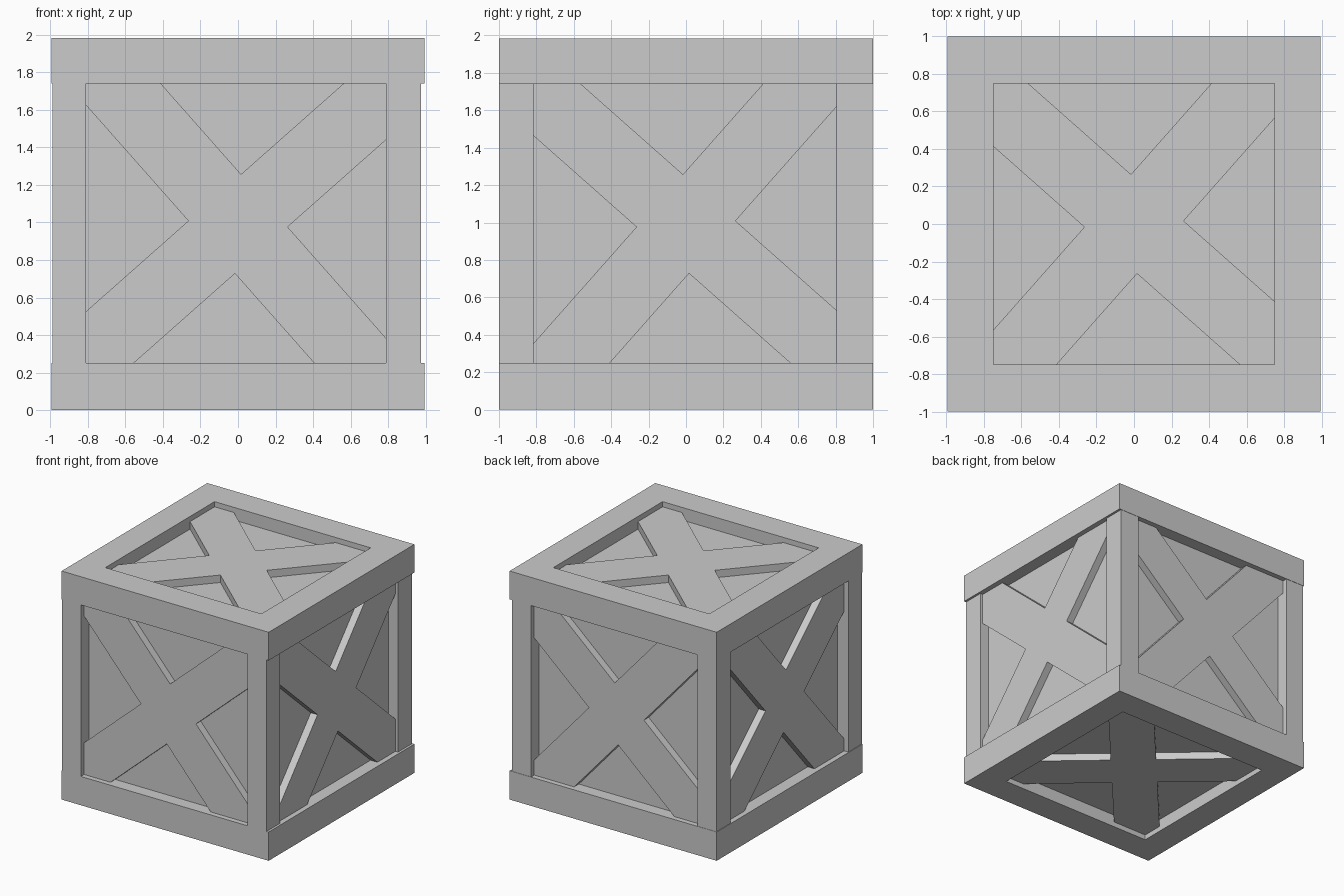
import bpy, bmesh
from math import radians
from mathutils import Matrix, Vector

if "Cube" in bpy.data.objects:
    bpy.data.objects.remove(bpy.data.objects["Cube"])

HX, HY, TOP = 0.995, 1.0, 1.985      # outer half sizes and height
MID = TOP / 2
RAIL = 0.25                          # frame board width
PANEL, PLANK = 0.11, 0.045           # recess of panels and of cross planks


def finish(name, bm):
    bmesh.ops.recalc_face_normals(bm, faces=bm.faces)
    mesh = bpy.data.meshes.new(name)
    bm.to_mesh(mesh)
    bm.free()
    ob = bpy.data.objects.new(name, mesh)
    bpy.context.collection.objects.link(ob)
    return ob


def box(name, lo, hi):
    lo, hi = Vector(lo), Vector(hi)
    bm = bmesh.new()
    bmesh.ops.create_cube(bm, size=1, matrix=Matrix.Translation((lo + hi) / 2)
                          @ Matrix.Diagonal((hi - lo).to_4d()))
    return finish(name, bm)


def ring(name, z0, z1, inner):
    """Square frame with a square opening."""
    bm = bmesh.new()
    loops = []
    for hx, hy, z in ((HX, HY, z0), (HX, HY, z1), (inner, inner, z1), (inner, inner, z0)):
        loops.append([bm.verts.new((sx * hx, sy * hy, z))
                      for sx, sy in ((-1, -1), (1, -1), (1, 1), (-1, 1))])
    for a, b in zip(loops, loops[1:] + loops[:1]):
        for i in range(4):
            j = (i + 1) % 4
            bm.faces.new((a[i], a[j], b[j], b[i]))
    return finish(name, bm)


def cross(name, normal, right, dist, tilt):
    """X of two planks lying on one face, turned by a small tilt."""
    n, u = Vector(normal), Vector(right)
    v = n.cross(u)
    frame = Matrix((u, v, n)).transposed().to_4x4()
    frame.translation = Vector((0, 0, MID)) + n * dist
    w, length = 0.1875, 1.13
    bm = bmesh.new()
    verts = []
    for k in range(4):
        turn = frame @ Matrix.Rotation(radians(45 + tilt + 90 * k), 4, 'Z')
        for x, y in ((length, -w), (length, w), (w, w)):
            verts.append(bm.verts.new(turn @ Vector((x, y, 0))))
    face = bm.faces.new(verts)
    side = bmesh.ops.extrude_face_region(bm, geom=[face])
    moved = [g for g in side["geom"] if isinstance(g, bmesh.types.BMVert)]
    bmesh.ops.translate(bm, verts=moved, vec=-n * (PANEL - PLANK + 0.01))
    # keep both caps of the extrusion
    if not face.is_valid:
        bm.faces.new(verts)
    return finish(name, bm)


# recessed panels (solid core)
box("panels", (-HX + PANEL, -HY + PANEL, PANEL), (HX - PANEL, HY - PANEL, TOP - PANEL))

# top and bottom frames
ring("bottom_frame", 0, RAIL, 0.75)
ring("top_frame", TOP - 0.245, TOP, 0.75)

# corner posts, right-hand ones set back slightly
for side, x0, x1 in (("left", -0.99, -0.81), ("right", 0.79, 0.975)):
    for end, y0, y1 in (("front", -1.0, -0.815), ("back", 0.805, 0.997)):
        box(f"{end}_{side}_post", (x0, y0, RAIL), (x1, y1, TOP - 0.245))

# crossed planks on all six faces
for name, n, u, half, tilt in (
        ("front", (0, -1, 0), (1, 0, 0), HY, -3.5),
        ("back", (0, 1, 0), (-1, 0, 0), HY, 3.5),
        ("right", (1, 0, 0), (0, 1, 0), HX, 3.5),
        ("left", (-1, 0, 0), (0, -1, 0), HX, -3.5),
        ("top", (0, 0, 1), (1, 0, 0), MID, 3.5),
        ("bottom", (0, 0, -1), (-1, 0, 0), MID, -3.5)):
    cross(f"{name}_cross_planks", n, u, half - PLANK, tilt)
